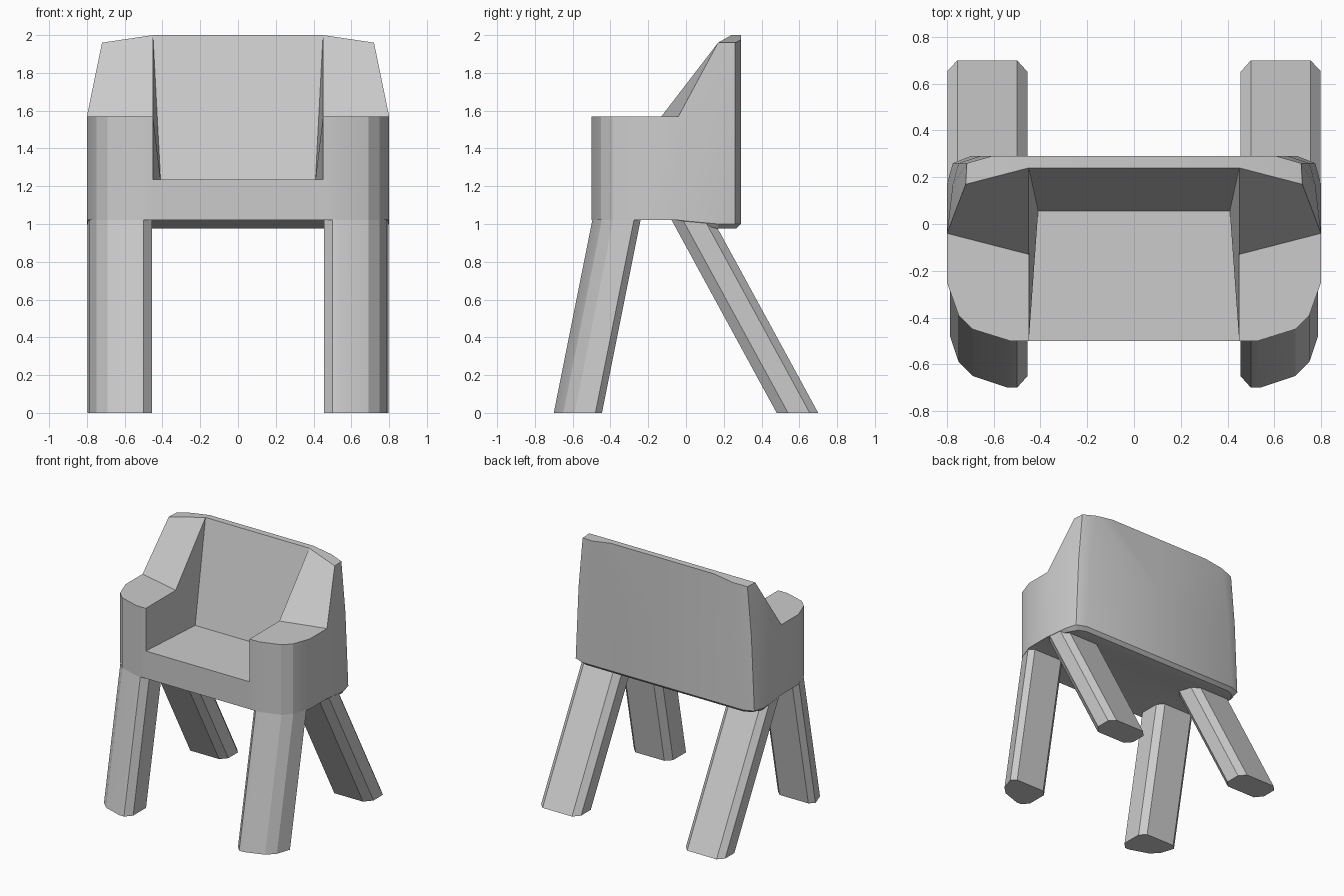
import bpy, bmesh

if "Cube" in bpy.data.objects:
    bpy.data.objects.remove(bpy.data.objects["Cube"])


def mirrored(name, bm):
    """Finish one half and mirror it across x = 0."""
    bmesh.ops.remove_doubles(bm, verts=bm.verts, dist=0.0005)
    bmesh.ops.recalc_face_normals(bm, faces=bm.faces)
    me = bpy.data.meshes.new(name)
    bm.to_mesh(me)
    bm.free()
    ob = bpy.data.objects.new(name, me)
    bpy.context.collection.objects.link(ob)
    ob.modifiers.new("Mirror", 'MIRROR').use_clip = True
    bpy.ops.object.select_all(action='DESELECT')
    ob.select_set(True)
    bpy.context.view_layer.objects.active = ob
    bpy.ops.object.shade_smooth_by_angle(angle=0.35)
    return ob


def face(bm, *pts):
    """Add a face, skipping repeated corners."""
    uniq = list(dict.fromkeys(pts))
    if len(uniq) > 2:
        bm.faces.new([bm.verts.new(p) for p in uniq])


def leg(name, section, top_z, slope):
    """Skewed prism: foot section on the ground, leaning inward as it rises."""
    bm = bmesh.new()
    foot = [(x, y, 0) for x, y in section]
    top = [(x, y + slope * top_z, top_z) for x, y in section]
    face(bm, *foot)
    face(bm, *top)
    for i in range(len(foot)):
        j = (i + 1) % len(foot)
        face(bm, foot[i], foot[j], top[j], top[i])
    mirrored(name, bm)


# Armchair body: right half wall rings, front centre-side round to the back
front = [(.45, -.5), (.53, -.5), (.69, -.45), (.75, -.39), (.8, -.25), (.8, -.04)]
base = [(x, y, 1.02) for x, y in front] + [(.78, .17, .975), (.74, .24, .975), (.68, .265, .975), (0, .265, .975)]
low = [(x, y, 1.02) for x, y in front] + [(.8, .17, 1.0), (.775, .26, 1.0), (.70, .29, 1.0), (0, .29, 1.0)]
mid = [(x, y, 1.57) for x, y in front] + [(.775, .17, 1.57), (.75, .26, 1.57), (.66, .29, 1.57), (0, .29, 1.57)]
top = mid[:6] + [(.72, .17, 1.96), (.715, .26, 1.96), (.61, .29, 1.975), (0, .29, 2.0)]

bm = bmesh.new()
for a, b in ((base, low), (low, mid), (mid, top)):
    for i in range(9):
        if (a, i) == (mid, 8):
            face(bm, a[8], a[9], b[9], (.45, .29, 2.0), b[8])
        else:
            face(bm, a[i], a[i + 1], b[i + 1], b[i])

# Arm top, wing slope and back rail
arm_in, rail_in, rail_out = (.45, -.13, 1.57), (.45, .24, 2.0), (.45, .29, 2.0)
face(bm, *top[:6], arm_in)
face(bm, arm_in, top[5], top[6], rail_in)
face(bm, rail_in, top[6], top[7], top[8], rail_out)
face(bm, rail_in, rail_out, top[9], (0, .24, 2.0))

# Seat recess
seat_f, seat_b = (.45, -.5, 1.235), (.41, .055, 1.235)
face(bm, top[0], arm_in, seat_b, seat_f)
face(bm, arm_in, rail_in, seat_b)
face(bm, seat_b, rail_in, (0, .24, 2.0), (0, .055, 1.235))
face(bm, seat_f, seat_b, (0, .055, 1.235), (0, -.5, 1.235))

# Front apron and underside
under = (0, -.04, 1.02)
face(bm, (0, -.5, 1.235), seat_f, low[0], (0, -.5, 1.02))
face(bm, (0, -.5, 1.02), *base[:6], under)
face(bm, under, base[5], base[6], (0, .17, .975))
face(bm, (0, .17, .975), *base[6:])
mirrored("chair_body", bm)

# Legs
leg("front_legs", [(.455, -.65), (.50, -.70), (.54, -.70), (.69, -.65), (.75, -.59),
                   (.787, -.48), (.75, -.445), (.50, -.445), (.455, -.49)], 1.03, .2)
leg("back_legs", [(.455, .65), (.50, .70), (.755, .70), (.798, .655),
                  (.798, .54), (.75, .48), (.50, .48), (.455, .53)], 1.06, -.545)
